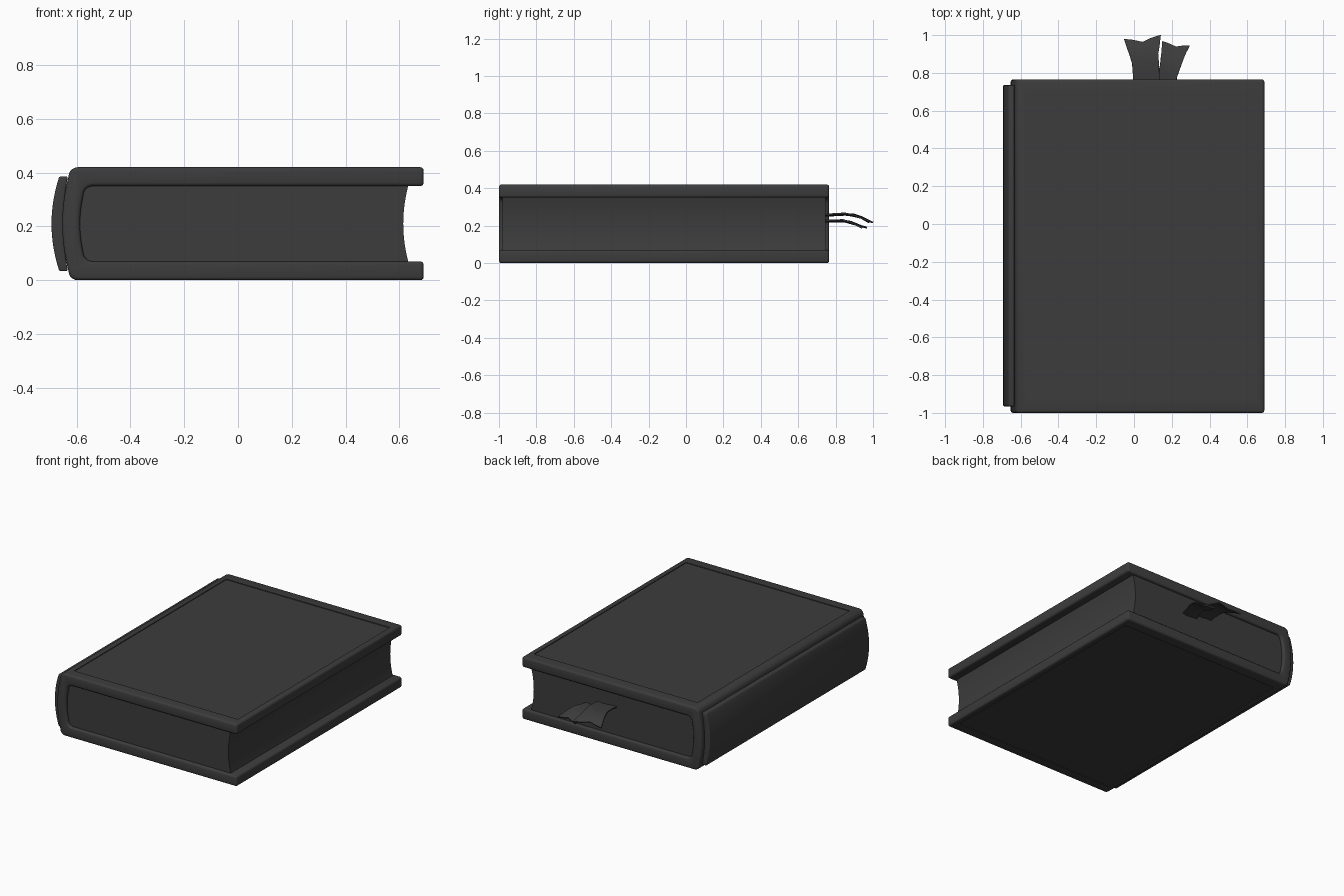
import bpy, bmesh, math

if "Cube" in bpy.data.objects:
    bpy.data.objects.remove(bpy.data.objects["Cube"])

MID = 0.21  # mid height of the book

mat = bpy.data.materials.new("dark_grey")
mat.diffuse_color = (0.045, 0.045, 0.045, 1)
mat.use_nodes = True
mat.node_tree.nodes["Principled BSDF"].inputs["Base Color"].default_value = mat.diffuse_color


def finish(bm, name):
    bmesh.ops.recalc_face_normals(bm, faces=bm.faces)
    me = bpy.data.meshes.new(name)
    bm.to_mesh(me)
    bm.free()
    ob = bpy.data.objects.new(name, me)
    bpy.context.collection.objects.link(ob)
    me.materials.append(mat)
    return ob


def extrude_profile(name, pts, y0, y1):
    bm = bmesh.new()
    face = bm.faces.new([bm.verts.new((x, y0, z)) for x, z in pts])
    res = bmesh.ops.extrude_face_region(bm, geom=[face])
    verts = [v for v in res["geom"] if isinstance(v, bmesh.types.BMVert)]
    bmesh.ops.translate(bm, verts=verts, vec=(0, y1 - y0, 0))
    return finish(bm, name)


def corner(cx, cz, r, n=5):
    return [(cx + r * math.cos(a), cz + r * math.sin(a))
            for a in (math.pi / 2 * (1 + i / n) for i in range(n + 1))]


def bow(x_end, x_mid, half, n=12):
    ts = [1 - 2 * i / n for i in range(n + 1)]
    return [(x_mid + (x_end - x_mid) * t * t, MID + half * t) for t in ts]


def flip(pts):
    return [(x, 2 * MID - z) for x, z in reversed(pts)]


def c_shape(x_right, half, cx, r, x_mid):
    # top right corner, round the bowed spine, to the bottom right corner
    upper = [(x_right, MID + half)] + corner(cx, MID + half - r, r)
    return upper + bow(cx - r, x_mid, half - r)[1:-1] + flip(upper)


def smooth(ob):
    bpy.ops.object.select_all(action='DESELECT')
    ob.select_set(True)
    bpy.context.view_layer.objects.active = ob
    for m in list(ob.modifiers):
        bpy.ops.object.modifier_apply(modifier=m.name)
    bpy.ops.object.shade_smooth_by_angle(angle=math.radians(35))


def add_bevel(ob, width):
    b = ob.modifiers.new("bevel", 'BEVEL')
    b.width, b.segments = width, 3
    b.limit_method, b.angle_limit = 'ANGLE', math.radians(35)
    b.use_clamp_overlap = False


# cover: two boards and the bowed back in one C-shaped section
outer = c_shape(0.69, 0.21, -0.595, 0.035, -0.653)
inner = c_shape(0.69, 0.14, -0.54, 0.035, -0.587)
cover = extrude_profile("cover", outer + inner[::-1], -1.0, 0.765)
add_bevel(cover, 0.013)

# shallow recessed panels on both boards
cutters = []
for z in (0.0, 0.42):
    bm = bmesh.new()
    bmesh.ops.create_cube(bm, size=1)
    bmesh.ops.scale(bm, vec=(1.22, 1.62, 0.01), verts=bm.verts)
    bmesh.ops.translate(bm, vec=(0.04, -0.12, z), verts=bm.verts)
    cutter = finish(bm, "panel_cutter")
    cutter.hide_render = True
    m = cover.modifiers.new("panel", 'BOOLEAN')
    m.operation, m.solver, m.object = 'DIFFERENCE', 'EXACT', cutter
    cutters.append(cutter)
smooth(cover)
for c in cutters:
    bpy.data.objects.remove(c)

# page block with a hollow fore edge
block = c_shape(0.633, 0.143, -0.543, 0.035, -0.59)
fore = bow(0.633, 0.614, 0.143)[1:-1]
pages = extrude_profile("pages", block + fore[::-1], -0.98, 0.745)
smooth(pages)

# raised strip on the spine
strip = bow(-0.664, -0.693, 0.176) + bow(-0.632, -0.65, 0.176)[::-1]
spine = extrude_profile("spine_strip", strip, -0.965, 0.735)
add_bevel(spine, 0.006)
smooth(spine)


def ribbon(name, rows, tips):
    # rows: y, left x, right x, z ; tips: y of the forked end across the width
    n = len(tips)
    bm = bmesh.new()
    grid = []
    for k, (y, xl, xr, z) in enumerate(rows):
        last = k == len(rows) - 1
        grid.append([bm.verts.new((xl + (xr - xl) * i / (n - 1),
                                   tips[i] if last else y,
                                   z + 0.005 * math.sin(i * math.pi / 2 + k)))
                     for i in range(n)])
    for a, b in zip(grid, grid[1:]):
        for i in range(n - 1):
            bm.faces.new((a[i], a[i + 1], b[i + 1], b[i]))
    ob = finish(bm, name)
    s = ob.modifiers.new("thickness", 'SOLIDIFY')
    s.thickness, s.offset = 0.008, 0
    smooth(ob)


# two ribbon markers with forked ends
ribbon("ribbon_upper",
       [(0.70, -0.005, 0.135, 0.253), (0.78, -0.005, 0.135, 0.258),
        (0.85, -0.01, 0.132, 0.262), (0.90, -0.025, 0.128, 0.255),
        (0.94, -0.04, 0.135, 0.243), (0.98, -0.052, 0.142, 0.222)],
       [0.978, 0.973, 0.962, 0.985, 1.0])
ribbon("ribbon_lower",
       [(0.70, 0.10, 0.215, 0.222), (0.78, 0.12, 0.228, 0.226),
        (0.84, 0.138, 0.25, 0.226), (0.88, 0.142, 0.265, 0.217),
        (0.91, 0.145, 0.278, 0.207), (0.95, 0.15, 0.295, 0.193)],
       [0.968, 0.955, 0.938, 0.943, 0.942])
